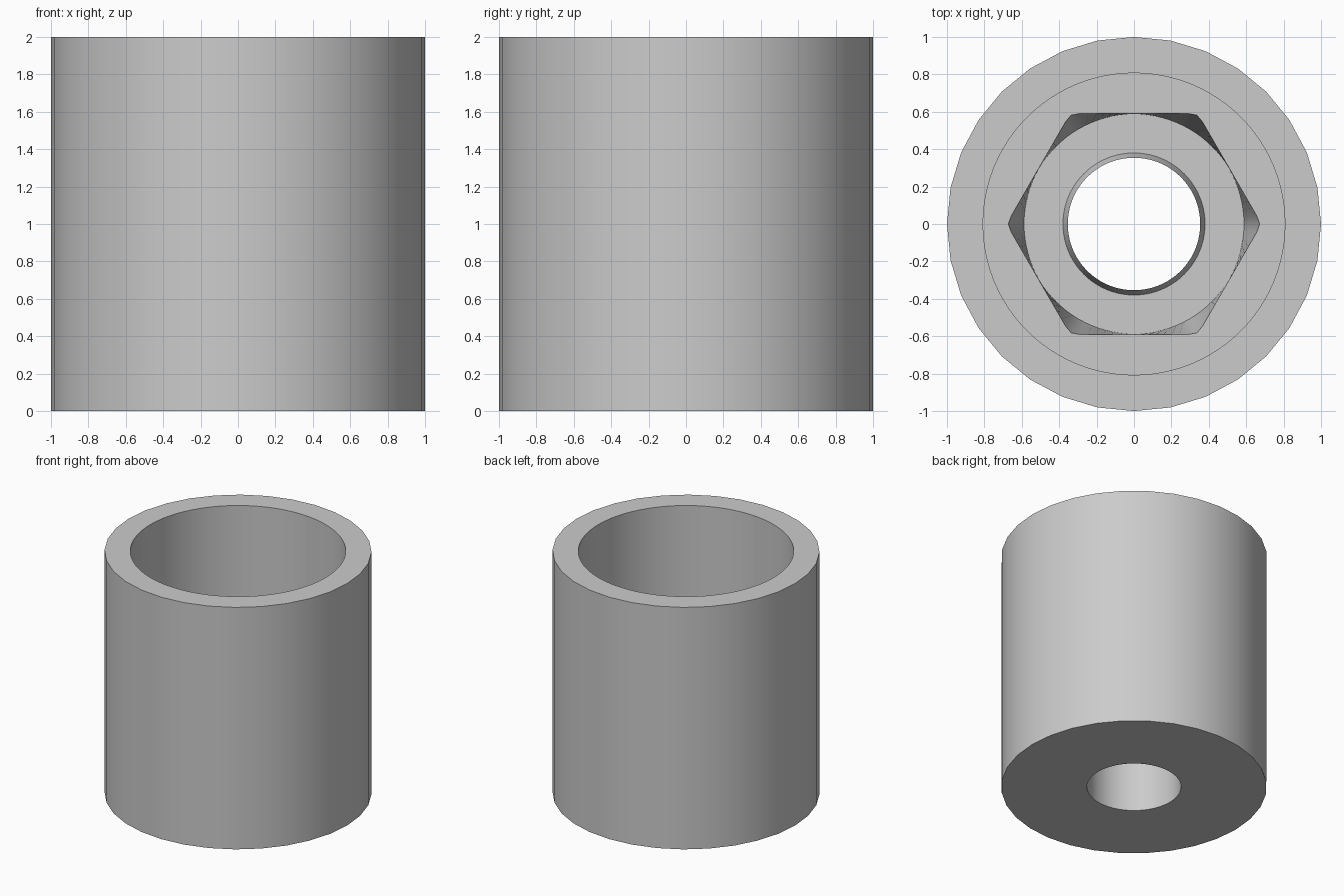
import bpy
import bmesh
from math import cos, sin, pi

cube = bpy.data.objects.get("Cube")
if cube:
    bpy.data.objects.remove(cube, do_unlink=True)

grey = bpy.data.materials.new("plain grey")
grey.use_nodes = True
colour = (0.6, 0.6, 0.6, 1)
grey.diffuse_color = colour
grey.node_tree.nodes["Principled BSDF"].inputs["Base Color"].default_value = colour


def circle(radius):
    return lambda a: radius


def rounded_hexagon(flat, corner):
    # radius of a hexagon at an angle, with its corners clipped
    return lambda a: min(corner, flat / cos(a % (pi / 3) - pi / 6))


def add_ring(bm, shape, z, count):
    angles = [2 * pi * i / count for i in range(count)]
    return [bm.verts.new((shape(a) * cos(a), shape(a) * sin(a), z)) for a in angles]


def join_rings(bm, first, second):
    # one face per side of the coarser ring
    sides = min(len(first), len(second))

    def run(ring, i):
        step = len(ring) // sides
        return [ring[j % len(ring)] for j in range(i * step, (i + 1) * step + 1)]

    for i in range(sides):
        bm.faces.new(run(first, i) + run(second, i)[::-1])


FINE, COARSE = 96, 32
SHELF, FLOOR, LIP = 0.95, 0.45, 0.55

# Closed section, from the outer wall over the rim, down the bore and out below
sections = [
    (circle(1.0), 0, COARSE),
    (circle(1.0), 2, COARSE),
    (circle(0.807), 2, FINE),
    (circle(0.807), SHELF, FINE),
    (rounded_hexagon(0.59, 0.672), SHELF, FINE),   # hexagonal socket
    (circle(0.588), FLOOR, FINE),                  # socket narrows to a circle
    (circle(0.38), FLOOR, FINE),
    (circle(0.354), LIP, FINE),                    # raised lip round the hole
    (circle(0.354), 0, FINE),
]

bm = bmesh.new()
rings = [add_ring(bm, *section) for section in sections]
for i, ring in enumerate(rings):
    join_rings(bm, rings[i - 1], ring)
bmesh.ops.recalc_face_normals(bm, faces=bm.faces[:])

mesh = bpy.data.meshes.new("socket_sleeve")
bm.to_mesh(mesh)
bm.free()
mesh.materials.append(grey)
sleeve = bpy.data.objects.new("socket_sleeve", mesh)
bpy.context.collection.objects.link(sleeve)

bpy.ops.object.select_all(action="DESELECT")
sleeve.select_set(True)
bpy.context.view_layer.objects.active = sleeve
bpy.ops.object.shade_smooth_by_angle(angle=pi / 6)
